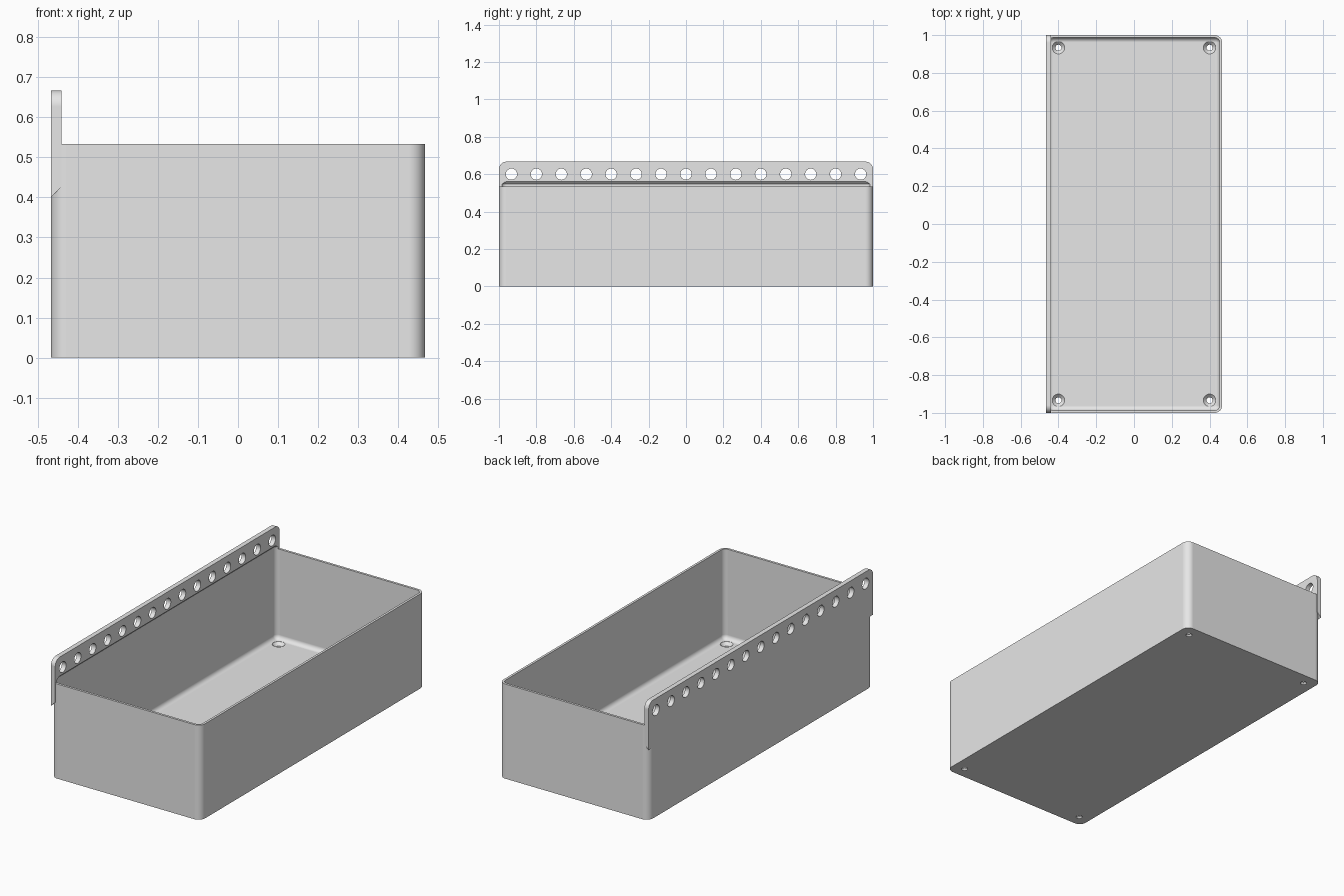
import bpy, bmesh
from math import pi, sin, cos, radians

cube = bpy.data.objects.get("Cube")
if cube:
    bpy.data.objects.remove(cube, do_unlink=True)

HX, HY, H = 0.4667, 1.0, 0.5333      # half width, half length, wall height
R, WALL, FLOOR = 0.04, 0.0133, 0.0267
FLANGE = 2 * WALL                    # flange thickness
TOP, LOW = 0.6667, 0.4               # flange top and bottom

grey = bpy.data.materials.new("light grey plastic")
grey.use_nodes = True
colour = (0.8, 0.8, 0.8, 1)
grey.diffuse_color = colour
grey.node_tree.nodes["Principled BSDF"].inputs["Base Color"].default_value = colour


def arc(cx, cy, r, start, end, n=8):
    return [(cx + r * cos(start + (end - start) * i / n),
             cy + r * sin(start + (end - start) * i / n)) for i in range(n + 1)]


def rounded_rect(hx, hy, r, z):
    pts = []
    for k, (sx, sy) in enumerate([(1, 1), (-1, 1), (-1, -1), (1, -1)]):
        pts += arc(sx * (hx - r), sy * (hy - r), r, k * pi / 2, (k + 1) * pi / 2)
    return [(x, y, z) for x, y in pts]


def loft(name, stacks):
    """Capped solids, each skinned over a stack of equal-length rings."""
    bm = bmesh.new()
    for rings in stacks:
        loops = [[bm.verts.new(p) for p in ring] for ring in rings]
        n = len(loops[0])
        for a, b in zip(loops, loops[1:]):
            for i in range(n):
                j = (i + 1) % n
                bm.faces.new((a[i], a[j], b[j], b[i]))
        bm.faces.new(loops[0][::-1])
        bm.faces.new(loops[-1])
    bmesh.ops.recalc_face_normals(bm, faces=bm.faces)
    mesh = bpy.data.meshes.new(name)
    bm.to_mesh(mesh)
    bm.free()
    mesh.materials.append(grey)
    ob = bpy.data.objects.new(name, mesh)
    bpy.context.collection.objects.link(ob)
    return ob


def combine(target, tool, operation):
    mod = target.modifiers.new(operation, 'BOOLEAN')
    mod.operation, mod.solver, mod.object = operation, 'EXACT', tool
    tool.hide_render = True
    bpy.context.view_layer.objects.active = target
    bpy.ops.object.modifier_apply(modifier=mod.name)
    bpy.data.objects.remove(tool, do_unlink=True)


# Outer box with rounded upright corners
box = loft("planter_box", [[rounded_rect(HX, HY, R, z) for z in (0, H)]])

# Mounting flange: rounded top corners, sloped underside
outline = (arc(HY - R, TOP - R, R, 0, pi / 2) + arc(R - HY, TOP - R, R, pi / 2, pi)
           + [(-HY, LOW), (HY, LOW)])
flange = loft("flange", [[
    [(-HX, y, z) for y, z in outline],
    [(FLANGE - HX, y, z + (FLANGE if z == LOW else 0)) for y, z in outline]]])
combine(box, flange, 'UNION')

# Cavity: filleted floor, chamfer where it runs up into the flange
fillet = 0.025
levels = [(fillet * (1 - sin(t)), FLOOR + fillet * (1 - cos(t)))
          for t in (i * pi / 16 for i in range(9))]
levels += [(0, H + WALL), (WALL, H + FLANGE)]
cavity = loft("cavity_cutter", [[
    rounded_rect(HX - WALL - d, HY - WALL - d, R - WALL - d, z) for d, z in levels]])
combine(box, cavity, 'DIFFERENCE')

# Row of holes along the flange
circle = arc(0, 0, 0.03, 0, 2 * pi, 32)[:-1]
holes = loft("flange_hole_cutter", [
    [[(x, u + k * 2 / 15, v + 0.6) for u, v in circle] for x in (-0.5, -0.4)]
    for k in range(-7, 8)])
combine(box, holes, 'DIFFERENCE')

# Countersunk screw holes in the floor corners
screw = [(-0.01, 0.016), (0.009, 0.016), (0.026, 0.033), (0.06, 0.033)]
drains = loft("screw_hole_cutter", [
    [[(sx * 0.4 + x, sy * 0.9333 + y, z) for x, y in arc(0, 0, r, 0, 2 * pi, 32)[:-1]]
     for z, r in screw]
    for sx in (-1, 1) for sy in (-1, 1)])
combine(box, drains, 'DIFFERENCE')

# Smooth rounded edges, keep hard ones
bpy.ops.object.select_all(action='DESELECT')
box.select_set(True)
bpy.context.view_layer.objects.active = box
bpy.ops.object.shade_smooth_by_angle(angle=radians(30))
weighted = box.modifiers.new("weighted_normals", 'WEIGHTED_NORMAL')
weighted.keep_sharp = True
